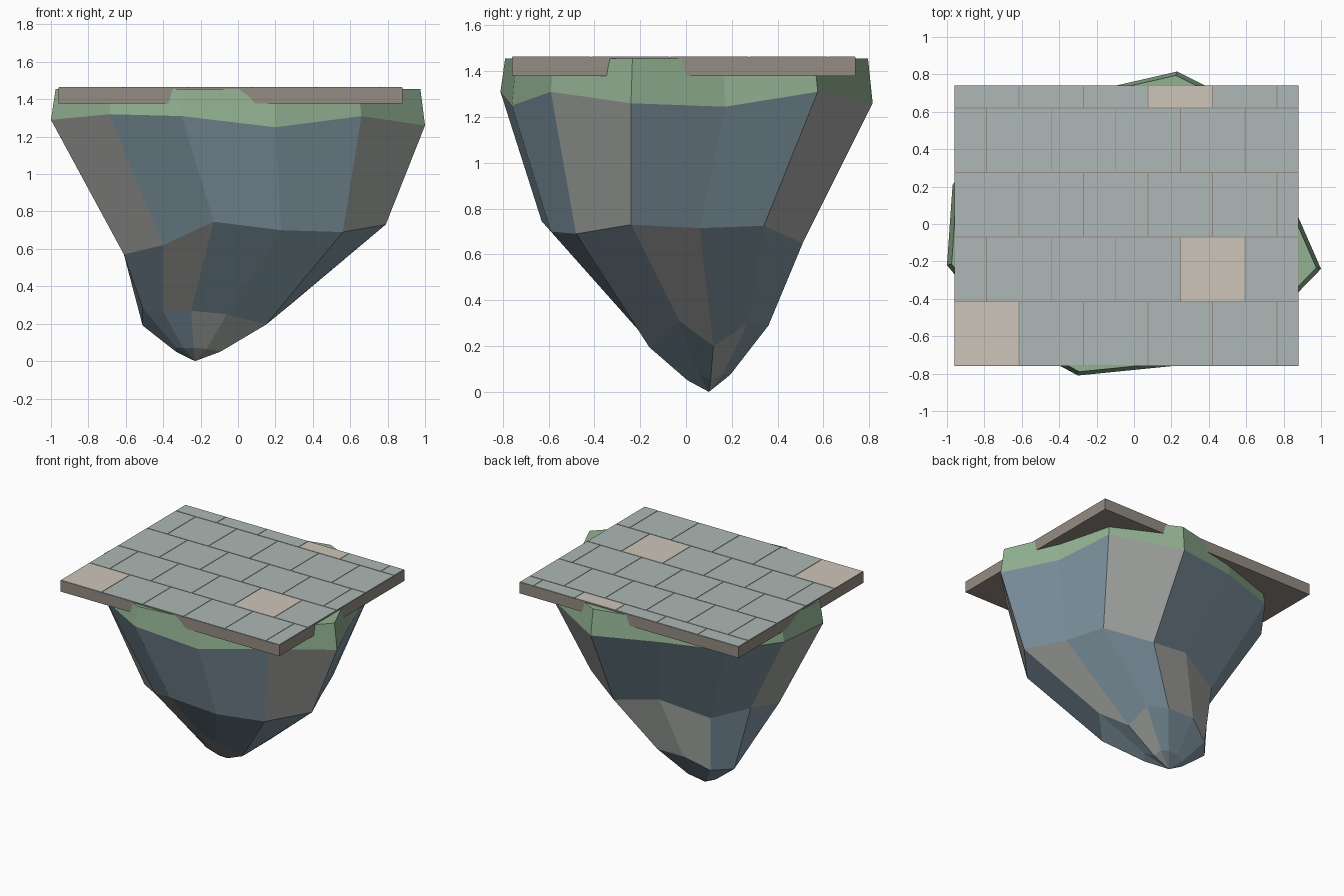
import bpy, bmesh
from mathutils import Vector

cube = bpy.data.objects.get("Cube")
if cube:
    bpy.data.objects.remove(cube, do_unlink=True)


def make_material(name, rgb):
    """Flat material from display colour values 0-255."""
    linear = [((c / 255 + 0.055) / 1.055) ** 2.4 for c in rgb] + [1]
    mat = bpy.data.materials.new(name)
    mat.use_nodes = True
    mat.diffuse_color = linear
    mat.node_tree.nodes["Principled BSDF"].inputs["Base Color"].default_value = linear
    return mat


blue_rock = make_material("blue grey rock", (126, 148, 160))
grey_rock = make_material("warm grey rock", (163, 166, 162))
grass = make_material("grass green", (146, 178, 146))
stone = make_material("brown grey stone", (148, 140, 131))
tile_grey = make_material("pale grey tile", (174, 184, 182))
tile_cream = make_material("cream tile", (205, 197, 184))


def add_object(name, bm, materials):
    bmesh.ops.recalc_face_normals(bm, faces=bm.faces[:])
    mesh = bpy.data.meshes.new(name)
    bm.to_mesh(mesh)
    bm.free()
    for mat in materials:
        mesh.materials.append(mat)
    obj = bpy.data.objects.new(name, mesh)
    bpy.context.collection.objects.link(obj)
    return obj


def add_box(bm, low, high):
    box = bmesh.ops.create_cube(bm, size=1)["verts"]
    for v in box:
        v.co = [lo if c < 0 else hi for c, lo, hi in zip(v.co, low, high)]


def bridge(bm, lower, upper, grey_columns=()):
    """Join two rings with quads; the listed columns get the second material."""
    count = len(lower)
    for i in range(count):
        j = (i + 1) % count
        face = bm.faces.new((lower[i], lower[j], upper[j], upper[i]))
        face.material_index = int(i in grey_columns)


# Irregular twelve-sided rings of the hanging rock, counter-clockwise from the left side
rim = [(1, -.24, 1.26), (.82, .17, 1.245), (.71, .575, 1.31), (.23, .815, 1.26),
       (-.27, .7, 1.3), (-.72, .55, 1.3), (-.97, .21, 1.3), (-1, -.22, 1.29),
       (-.69, -.6, 1.32), (-.3, -.81, 1.31), (.2, -.76, 1.25), (.66, -.59, 1.31)]
waist = [(.79, -.24, .73), (.66, .06, .715), (.56, .34, .725), (.25, .51, .65),
         (-.09, .45, .72), (-.43, .32, .62), (-.6, .08, .65), (-.61, -.25, .57),
         (-.4, -.42, .62), (-.13, -.63, .745), (.23, -.59, .7), (.56, -.48, .69)]
foot = [(.29, -.03, .31), (.15, .12, .2), (.11, .27, .3), (-.01, .36, .29),
        (-.23, .36, .29), (-.4, .28, .2), (-.51, .15, .19), (-.51, 0, .285),
        (-.4, -.08, .265), (-.25, -.13, .27), (-.06, -.19, .25), (.15, -.16, .195)]
tip = Vector((-.23, .1, 0))
heel = [tip + (Vector(p) - tip) * Vector((.36, .36, .26)) for p in foot]

# Rock body
bm = bmesh.new()
rings = [[bm.verts.new(p) for p in ring] for ring in (heel, foot, waist, rim)]
bridge(bm, rings[0], rings[1], (1, 9, 10))
bridge(bm, rings[1], rings[2], (0, 3, 4, 8))
bridge(bm, rings[2], rings[3], (2, 6, 7, 11))
point = bm.verts.new(tip)
for i, v in enumerate(rings[0]):
    face = bm.faces.new((rings[0][(i + 1) % 12], v, point))
    face.material_index = int(i in (1, 9, 10))
add_object("rock_body", bm, (blue_rock, grey_rock))

# Grass band with a flat top
bm = bmesh.new()
lower = [bm.verts.new(p) for p in rim]
upper = [bm.verts.new((x * .975, y * .975, 1.455)) for x, y, z in rim]
bridge(bm, lower, upper)
bm.faces.new(upper)
add_object("grass_band", bm, (grass,))

# Paving slab
left, right, front, back = -.96, .88, -.76, .74
slab_top, tile_top = 1.462, 1.465
bm = bmesh.new()
add_box(bm, (left, front, 1.378), (right, back, slab_top))
add_object("paving_slab", bm, (stone,))

# Paving tiles in staggered rows, cut off at the right and back edges
size, gap = .345, .0025
cream_tiles = {(0, 0), (1, 4), (4, 3)}
plain, cream = bmesh.new(), bmesh.new()
for row in range(5):
    y0 = front + row * size
    y1 = min(y0 + size, back)
    start = left - (row % 2) * size / 2
    for col in range(6):
        x0 = max(start + col * size, left)
        x1 = min(start + (col + 1) * size, right)
        if x1 - x0 < gap * 3:
            continue
        target = cream if (row, col) in cream_tiles else plain
        add_box(target,
                (max(x0 + gap, left), y0 + gap, slab_top - .002),
                (x1 - gap, y1 - gap, tile_top))
add_object("grey_tiles", plain, (tile_grey,))
add_object("cream_tiles", cream, (tile_cream,))
